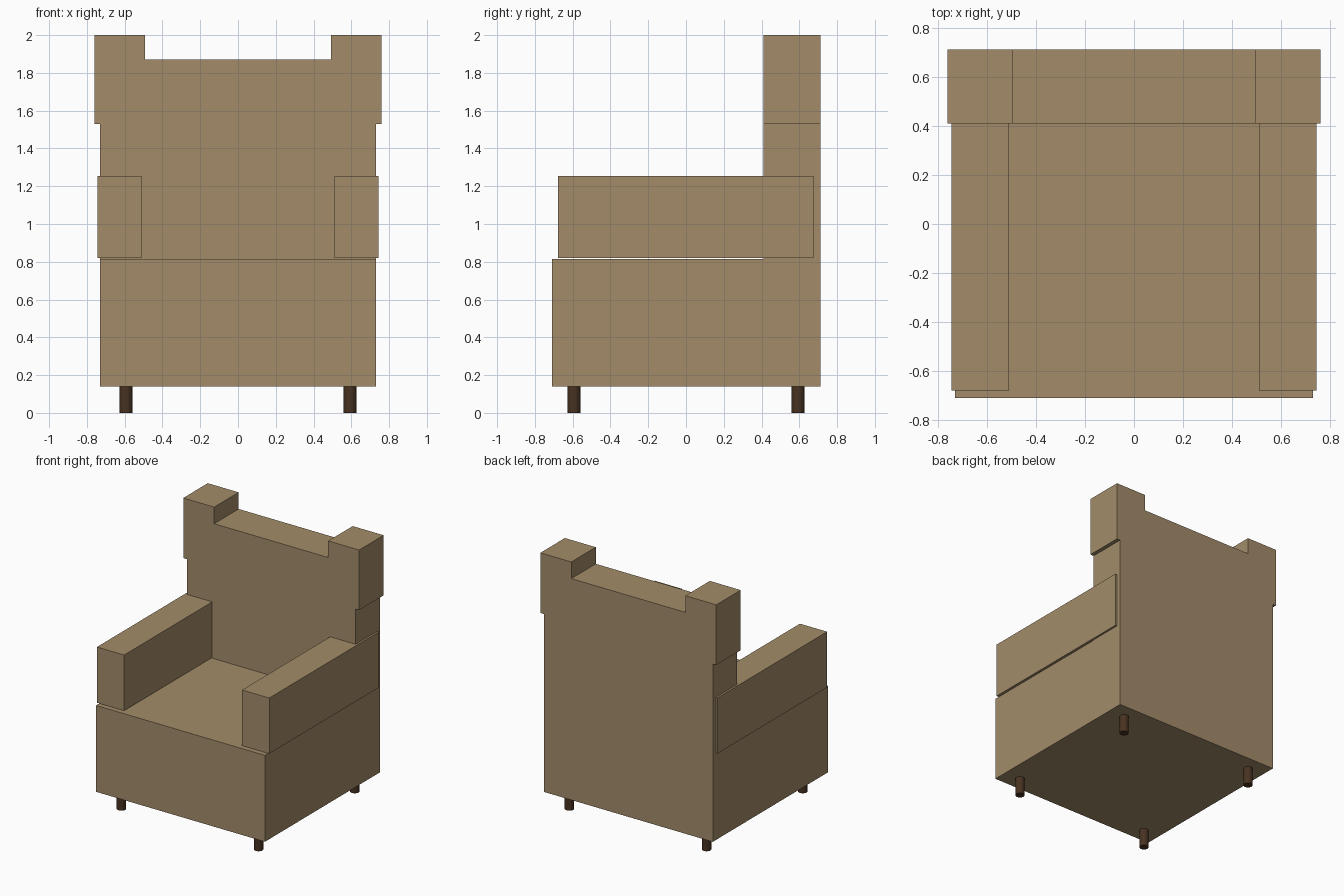
import bpy, bmesh
from mathutils import Matrix

if "Cube" in bpy.data.objects:
    bpy.data.objects.remove(bpy.data.objects["Cube"])


def make_material(name, rgb):
    mat = bpy.data.materials.new(name)
    mat.diffuse_color = (*rgb, 1.0)
    mat.use_nodes = True
    mat.node_tree.nodes["Principled BSDF"].inputs["Base Color"].default_value = mat.diffuse_color
    return mat


fabric = make_material("tan_fabric", (0.366, 0.262, 0.144))
wood = make_material("dark_wood", (0.065, 0.032, 0.015))


def finish(name, bm, mat):
    bmesh.ops.recalc_face_normals(bm, faces=bm.faces[:])
    mesh = bpy.data.meshes.new(name)
    bm.to_mesh(mesh)
    bm.free()
    mesh.materials.append(mat)
    obj = bpy.data.objects.new(name, mesh)
    bpy.context.collection.objects.link(obj)
    return obj


def box(name, x, y, z, mat):
    bm = bmesh.new()
    bmesh.ops.create_cube(bm, size=1)
    for v in bm.verts:
        v.co = [r[0] if c < 0 else r[1] for c, r in zip(v.co, (x, y, z))]
    return finish(name, bm, mat)


# Seat block in front of the backrest
box("seat_base", (-0.73, 0.73), (-0.71, 0.41), (0.14, 0.815), fabric)

# Backrest with raised, overhanging corner wings: mirrored outline, extruded
half = [(0.73, 0.14), (0.73, 1.53), (0.76, 1.53), (0.76, 2.0), (0.493, 2.0), (0.493, 1.87)]
outline = half + [(-x, z) for x, z in reversed(half)]
bm = bmesh.new()
face = bm.faces.new([bm.verts.new((x, 0.41, z)) for x, z in outline])
ext = bmesh.ops.extrude_face_region(bm, geom=[face], use_keep_orig=True)
for v in ext["geom"]:
    if isinstance(v, bmesh.types.BMVert):
        v.co.y = 0.712
finish("backrest", bm, fabric)

# Armrests, slightly wider than the seat block
for side, x in (("left", (-0.745, -0.51)), ("right", (0.51, 0.745))):
    box("armrest_" + side, x, (-0.678, 0.675), (0.82, 1.255), fabric)

# Round legs
for sx, side in ((-1, "left"), (1, "right")):
    for sy, end in ((-1, "front"), (1, "back")):
        bm = bmesh.new()
        bmesh.ops.create_cone(bm, cap_ends=True, segments=24, radius1=0.034,
                              radius2=0.034, depth=0.14,
                              matrix=Matrix.Translation((sx * 0.593, sy * 0.593, 0.07)))
        for f in bm.faces:
            f.smooth = len(f.verts) == 4
        for e in bm.edges:
            e.smooth = all(len(f.verts) == 4 for f in e.link_faces)
        finish(f"leg_{end}_{side}", bm, wood)
